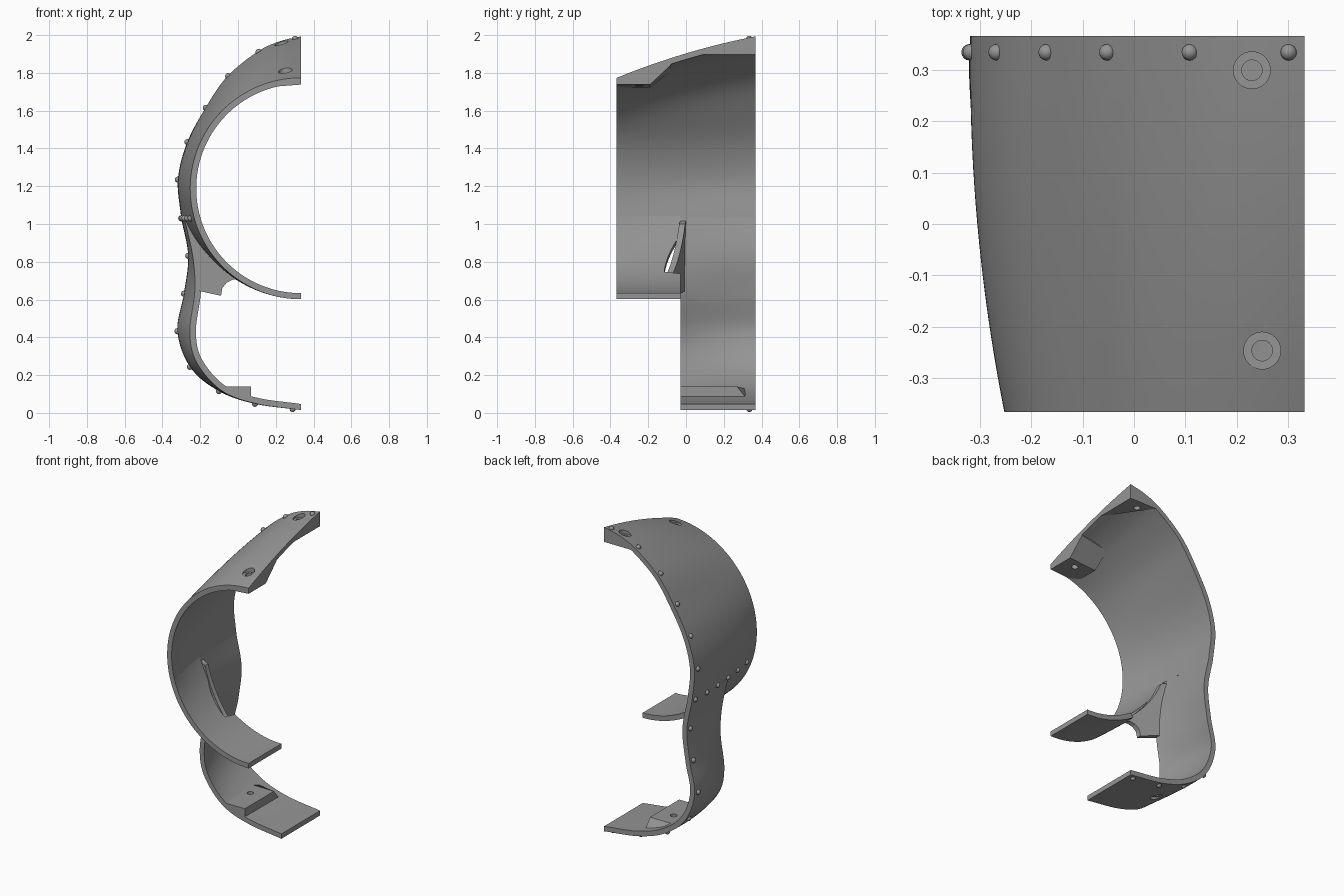
import bpy, bmesh, math
from mathutils import Vector

cube = bpy.data.objects.get("Cube")
if cube:
    bpy.data.objects.remove(cube, do_unlink=True)

EDGE, FRONT, BACK, WALL = 0.333, -0.367, 0.367, 0.032
LEG_Y, WAIST = -0.03, 1.03
CZ, R = 1.188, 0.586

grey = bpy.data.materials.new("plain grey")
grey.use_nodes = True
grey.diffuse_color = (0.3, 0.3, 0.3, 1)
grey.node_tree.nodes["Principled BSDF"].inputs["Base Color"].default_value = (0.3, 0.3, 0.3, 1)


def finish(name, bm, smooth=True):
    bmesh.ops.recalc_face_normals(bm, faces=bm.faces)
    me = bpy.data.meshes.new(name)
    bm.to_mesh(me)
    bm.free()
    me.materials.append(grey)
    ob = bpy.data.objects.new(name, me)
    bpy.context.collection.objects.link(ob)
    if smooth:
        bpy.ops.object.select_all(action='DESELECT')
        bpy.context.view_layer.objects.active = ob
        ob.select_set(True)
        bpy.ops.object.shade_smooth_by_angle(angle=math.radians(35))
    return ob


def spline(points, steps=16):
    """Dense smooth curve through the points."""
    p = [Vector(q) for q in points]
    p = [2 * p[0] - p[1]] + p + [2 * p[-1] - p[-2]]
    out = []
    for a, b, c, d in zip(p, p[1:], p[2:], p[3:]):
        for k in range(steps):
            t = k / steps
            out.append(0.5 * (2 * b + (c - a) * t + (2 * a - 5 * b + 4 * c - d) * t ** 2
                              + (3 * b - a - 3 * c + d) * t ** 3))
    return out + [p[-2]]


def sampler(line):
    """Even arc-length lookup on a polyline."""
    acc = [0]
    for a, b in zip(line, line[1:]):
        acc.append(acc[-1] + (b - a).length)

    def at(u):
        s = u * acc[-1]
        for i in range(len(line) - 1):
            if s <= acc[i + 1] or i == len(line) - 2:
                return line[i].lerp(line[i + 1], (s - acc[i]) / (acc[i + 1] - acc[i]))
    return at


def arc(a0, a1):
    return sampler([Vector((EDGE + R * math.cos(a0 + (a1 - a0) * k / 80),
                            CZ + R * math.sin(a0 + (a1 - a0) * k / 80))) for k in range(81)])


waist_angle = math.pi + math.asin((CZ - WAIST) / R)
front_top = arc(math.pi / 2, waist_angle)
front_low = arc(waist_angle, 1.5 * math.pi)
back_top = sampler(spline([(EDGE, 1.993), (.22, 1.967), (.10, 1.91), (-.06, 1.778), (-.175, 1.61),
                           (-.27, 1.43), (-.318, 1.235), (-.30, WAIST)]))
back_leg = sampler(spline([(-.30, WAIST), (-.263, .83), (-.285, .63), (-.319, .43), (-.25, .24),
                           (-.10, .115), (.09, .048), (EDGE, .015)]))
front_leg = sampler(spline([(-.284, WAIST), (-.24, .83), (-.228, .65), (-.255, .43), (-.22, .27),
                            (-.09, .12), (.09, .05), (EDGE, .015)]))


def flare(y):
    s = (y - FRONT) / (BACK - FRONT)
    return s + 1.2 * s * (1 - s), s + 0.36 * s * (1 - s)


def top_surface(u, v):
    y = FRONT + (BACK - FRONT) * v
    tx, tz = flare(y)
    a, b = front_top(u), back_top(u)
    return Vector((a.x + (b.x - a.x) * tx, y, a.y + (b.y - a.y) * tz))


def leg_surface(u, v):
    y = LEG_Y + (BACK - LEG_Y) * v
    t0 = flare(LEG_Y)[0]
    p = front_leg(u).lerp(back_leg(u), (flare(y)[0] - t0) / (1 - t0))
    return Vector((p.x, y, p.y))


def barrel_surface(u, v):
    p = front_low(u)
    end = LEG_Y
    if p.y > 0.715:
        end = min(LEG_Y, -0.115 + 0.115 * ((p.y - 0.715) / 0.25) ** 1.7)
    y = FRONT + (end - FRONT) * v
    return Vector((p.x - 0.067 * flare(y)[0] * (1 - u) ** 2, y, p.y))


def shell(name, f, nu, nv):
    """Closed wall: outer surface plus an inner one offset across the section."""
    bm = bmesh.new()
    outer, inner = [], []
    for i in range(nu + 1):
        u = i / nu
        ro, ri = [], []
        for j in range(nv + 1):
            v = j / nv
            p = f(u, v)
            d = f(min(1, u + 0.01), v) - f(max(0, u - 0.01), v)
            n = Vector((-d.z, 0, d.x)).normalized()
            q = p + n * WALL
            q.x = EDGE if abs(p.x - EDGE) < 1e-4 else min(q.x, EDGE)
            ro.append(bm.verts.new(p))
            ri.append(bm.verts.new(q))
        outer.append(ro)
        inner.append(ri)
    for g in (outer, inner):
        for i in range(nu):
            for j in range(nv):
                bm.faces.new((g[i][j], g[i + 1][j], g[i + 1][j + 1], g[i][j + 1]))
    for i in range(nu):
        for j in (0, nv):
            bm.faces.new((outer[i][j], outer[i + 1][j], inner[i + 1][j], inner[i][j]))
    for j in range(nv):
        for i in (0, nu):
            bm.faces.new((outer[i][j], outer[i][j + 1], inner[i][j + 1], inner[i][j]))
    return finish(name, bm)


def solid(name, loop_a, loop_b):
    """Solid between two matching outlines."""
    bm = bmesh.new()
    a = [bm.verts.new(p) for p in loop_a]
    b = [bm.verts.new(p) for p in loop_b]
    bm.faces.new(a)
    bm.faces.new(b)
    for i in range(len(a)):
        k = (i + 1) % len(a)
        bm.faces.new((a[i], a[k], b[k], b[i]))
    return finish(name, bm, False)


# Curved walls
upper = shell("upper_shell", top_surface, 56, 20)
leg = shell("lower_shell", leg_surface, 56, 10)
shell("front_barrel", barrel_surface, 48, 10)

# Web joining the barrel to the lower shell
outline = [front_leg(k / 40) for k in range(0, 14)]
outline = [p + Vector((0.004, 0)) for p in outline if p.y > 0.66]
outline += [Vector(p) for p in ((-.228, .65), (-.09, .62), (-.083, .66), (-.06, .69), (-.03, .705), (0, .705))]
outline += [front_low(k / 20) + Vector((0.008, 0.006)) for k in range(11, 0, -1)]
slant = [(p.x, LEG_Y - 0.35 * max(0, p.x + 0.23), p.y) for p in outline]
solid("web", slant, [(x, y + WALL, z) for x, y, z in slant])

# Mounting blocks
side = [(FRONT, 1.765), (FRONT, 1.738), (-.19, 1.738), (-.08, 1.842), (-.08, 1.86)]
front_block = solid("front_block", [(EDGE, y, z) for y, z in side],
                    [(.14, y, z - (.015 if z < 1.74 else .035)) for y, z in side])
plan = [(EDGE, BACK, 1.985), (.14, BACK, 1.91), (EDGE, .09, 1.92)]
rear_block = solid("rear_block", plan, [(x, y, 1.898) for x, y, z in plan])
foot_block = solid("foot_block",
                   [(-.08, LEG_Y, .14), (.07, LEG_Y, .14), (.07, .27, .14), (-.11, .27, .14)],
                   [(-.08, LEG_Y, .118), (.07, LEG_Y, .07), (.07, .325, .07), (-.11, .325, .125)])


# Screw holes with wide round recesses
def drill(f, x, y, up, targets):
    pts = [f(i / 80, j / 40) for i in range(81) for j in range(41)]
    z = min(pts, key=lambda p: (p.x - x) ** 2 + (p.y - y) ** 2 + (0 if p.z > 1.5 or not up else 9)).z
    for radius, lo, hi in ((.036, -.02, .1), (.02, -.16, .1)):
        for ob in targets:
            mid = z + up * (lo + hi) / 2
            bpy.ops.mesh.primitive_cylinder_add(vertices=32, radius=radius, depth=hi - lo, location=(x, y, mid))
            cutter = bpy.context.object
            cutter.hide_render = True
            cutter.data.materials.append(grey)
            bpy.ops.object.select_all(action='DESELECT')
            bpy.context.view_layer.objects.active = ob
            ob.select_set(True)
            mod = ob.modifiers.new("hole", 'BOOLEAN')
            mod.operation, mod.solver, mod.object = 'DIFFERENCE', 'EXACT', cutter
            while ob.modifiers[0] != mod:
                bpy.ops.object.modifier_move_up(modifier=mod.name)
            bpy.ops.object.modifier_apply(modifier=mod.name)
            bpy.data.objects.remove(cutter, do_unlink=True)


drill(top_surface, .23, .30, 1, (upper, rear_block))
drill(top_surface, .25, -.247, 1, (upper, front_block))
drill(lambda u, v: leg_surface(.5 + u / 2, v), -.03, .17, -1, (leg, foot_block))

# Rivets along the rear rim and the waist
rim = 0.335
spots = [top_surface(.025 + .975 * i / 6, (rim - FRONT) / (BACK - FRONT)) for i in range(7)]
spots += [leg_surface(.97 * i / 7, (rim - LEG_Y) / (BACK - LEG_Y)) for i in range(1, 8)]
spots += [top_surface(1, (rim - .12 * i - FRONT) / (BACK - FRONT)) for i in range(1, 6)]
bm = bmesh.new()
for p in spots:
    ball = bmesh.ops.create_uvsphere(bm, u_segments=16, v_segments=10, radius=.016)
    bmesh.ops.translate(bm, verts=ball["verts"], vec=p)
finish("rivets", bm)
